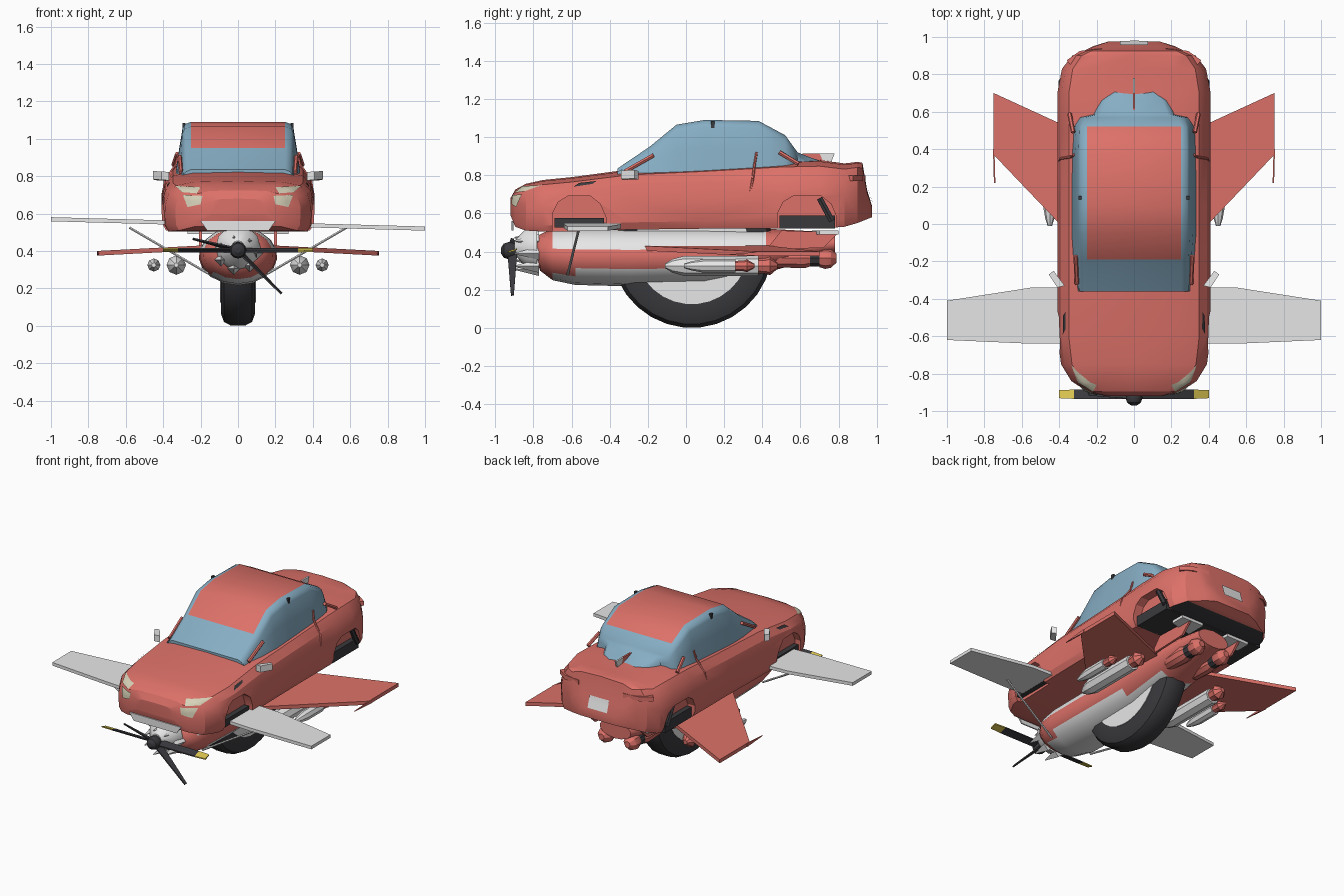
import bpy, bmesh, math
from mathutils import Vector
from mathutils.bvhtree import BVHTree

cube = bpy.data.objects.get("Cube")
if cube:
    bpy.data.objects.remove(cube, do_unlink=True)


def material(name, r, g, b):
    m = bpy.data.materials.new(name)
    m.use_nodes = True
    m.diffuse_color = (r, g, b, 1)
    m.node_tree.nodes["Principled BSDF"].inputs["Base Color"].default_value = (r, g, b, 1)
    return m


RED = material("red paint", 0.72, 0.165, 0.14)
GLASS = material("blue glass", 0.24, 0.42, 0.55)
GREY = material("light grey metal", 0.8, 0.8, 0.8)
DARK = material("dark rubber", 0.042, 0.042, 0.048)
YELLOW = material("yellow tip", 0.7, 0.55, 0.08)
LAMP = material("cream lamp", 0.68, 0.64, 0.48)


def shade(ob, angle):
    bpy.ops.object.select_all(action='DESELECT')
    ob.select_set(True)
    bpy.context.view_layer.objects.active = ob
    bpy.ops.object.shade_smooth_by_angle(angle=math.radians(angle))


def make(name, bm, mats, rule=None, angle=30):
    """Turn a bmesh into a shaded object; rule picks a material per face."""
    if rule:
        for f in bm.faces:
            f.material_index = rule(f)
    me = bpy.data.meshes.new(name)
    bm.to_mesh(me)
    bm.free()
    ob = bpy.data.objects.new(name, me)
    bpy.context.collection.objects.link(ob)
    for m in mats:
        me.materials.append(m)
    shade(ob, angle)
    return ob


def loft(rings):
    """Skin closed rings of points and cap both ends."""
    bm = bmesh.new()
    rows = [[bm.verts.new(p) for p in ring] for ring in rings]
    n = len(rows[0])
    for a, b in zip(rows, rows[1:]):
        for i in range(n):
            j = (i + 1) % n
            bm.faces.new((a[i], a[j], b[j], b[i]))
    bm.faces.new(rows[0])
    bm.faces.new(rows[-1])
    bmesh.ops.recalc_face_normals(bm, faces=bm.faces)
    bm.normal_update()
    return bm


def mirrored(half, y):
    """Complete a half section (from top centre to bottom centre) on both sides."""
    return [(x, y, z) for x, z in half] + [(-x, y, z) for x, z in half[-2:0:-1]]


def lathe(name, profile, centre, mat, n=10, axis='y'):
    """Revolve (distance along axis, radius) pairs."""
    c = Vector(centre)
    rings = []
    for d, r in profile:
        ring = []
        for i in range(n):
            a = math.tau * i / n
            u, v = r * math.cos(a), r * math.sin(a)
            ring.append(c + Vector((u, d, v) if axis == 'y' else (d, u, v)))
        rings.append(ring)
    return make(name, loft(rings), [mat])


def plate(name, points, thick, mat):
    """Extrude a 3D polygon by a vector, centred on its plane."""
    t = Vector(thick) / 2
    return make(name, loft([[Vector(p) - t for p in points], [Vector(p) + t for p in points]]), [mat])


def box(name, lo, hi, mat):
    x, y, z = lo
    X, Y, Z = hi
    m = (z + Z) / 2
    return plate(name, [(x, y, m), (X, y, m), (X, Y, m), (x, Y, m)], (0, 0, Z - z), mat)


def rod(name, a, b, r, mat):
    a, b = Vector(a), Vector(b)
    q = (b - a).to_track_quat('Z', 'Y')
    ring = [q @ Vector((r * math.cos(k * math.pi / 3), r * math.sin(k * math.pi / 3), 0)) for k in range(6)]
    return make(name, loft([[a + p for p in ring], [b + p for p in ring]]), [mat])


# Car body: stations of y, half width, top, bottom
stations = [(-0.92, .15, .68, .59), (-0.895, .25, .725, .53), (-0.84, .335, .755, .51), (-0.75, .39, .775, .505),
            (-0.6, .41, .79, .505), (-0.3, .41, .83, .515), (0.1, .41, .85, .52), (0.5, .41, .875, .52),
            (0.7, .41, .88, .52), (0.83, .385, .862, .53), (0.9, .33, .87, .55), (0.925, .27, .865, .56),
            (0.95, .22, .72, .57), (0.975, .14, .64, .58)]
rings = []
for y, w, t, b in stations:
    h = t - b
    half = [(0, t), (.6 * w, t - .02 * h), (.85 * w, t - .09 * h), (.95 * w, t - .24 * h),
            (w, t - .5 * h), (.99 * w, b + .12 * h), (.94 * w, b), (0, b)]
    rings.append(mirrored(half, y))
bm = loft(rings)
tree = BVHTree.FromBMesh(bm)
body = make("car_body", bm, [RED, DARK],
            lambda f: int(f.normal.z < -0.9 and .4 < f.calc_center_median().y < .9))

# Wheel arches cut into the sides
for s in (-1, 1):
    for y0, y1 in ((-0.7, -0.42), (0.48, 0.79)):
        pts = [(y0, .4), (y0, .6), (y0 + .03, .66), (y0 + .08, .69), (y1 - .08, .69), (y1 - .03, .65), (y1, .58), (y1, .4)]
        cutter = plate("arch_cutter", [(s * .45, y, z) for y, z in pts], (.2, 0, 0), RED)
        cutter.hide_render = True
        bpy.context.view_layer.objects.active = body
        mod = body.modifiers.new("arch", 'BOOLEAN')
        mod.object = cutter
        mod.solver = 'EXACT'
        bpy.ops.object.modifier_apply(modifier=mod.name)
        bpy.data.objects.remove(cutter, do_unlink=True)
shade(body, 25)
box("front_axle_cover", (-.385, -.69, .525), (.385, -.43, .575), DARK)
box("rear_axle_cover", (-.385, .49, .52), (.385, .78, .59), DARK)

# Greenhouse: y, base half width, roof half width, top
rings = []
for y, wb, wt, t in [(-0.36, .3, .28, .835), (-0.19, .325, .28, .95), (-0.05, .335, .285, 1.065),
                     (0.1, .335, .285, 1.09), (0.38, .335, .285, 1.085), (0.52, .33, .28, 1.01),
                     (0.57, .3, .26, .94), (0.585, .23, .2, .92), (0.66, .2, .17, .89), (0.72, .13, .1, .872)]:
    half = [(0, t), (min(.252, .9 * wt), t), (wt, t - .012), (wt + .012, t - .035),
            (.4 * wt + .6 * wb, .5 * (t + .8)), (wb, .8), (0, .8)]
    rings.append(mirrored(half, y))
make("cabin", loft(rings), [GLASS, RED],
     lambda f: int(f.normal.z > .3 and abs(f.calc_center_median().x) < .2 and -.19 < f.calc_center_median().y < .52),
     48)


def decal(name, corners, direction, mat):
    """Drape a quad patch on the car body."""
    d = Vector(direction)
    c = [Vector(p) for p in corners]
    n = 5
    bm = bmesh.new()
    grid = []
    for i in range(n):
        a, b = c[0].lerp(c[1], i / (n - 1)), c[3].lerp(c[2], i / (n - 1))
        for j in range(n):
            p = a.lerp(b, j / (n - 1))
            hit = tree.ray_cast(p - d * 3, d)[0]
            grid.append(bm.verts.new((hit or p) - d * .008))
    for i in range(n - 1):
        for j in range(n - 1):
            k = i * n + j
            bm.faces.new((grid[k], grid[k + 1], grid[k + n + 1], grid[k + n]))
    bm.normal_update()
    if sum((f.normal.dot(d) for f in bm.faces)) > 0:
        bmesh.ops.reverse_faces(bm, faces=bm.faces)
    make(name, bm, [mat])


plate("front_skid", [(-.2, -.91, .56), (.2, -.91, .56), (.165, -.91, .51), (-.165, -.91, .51)], (0, .009, 0), GREY)
decal("rear_plate", [(-.075, 0, .73), (.075, 0, .73), (.075, 0, .65), (-.075, 0, .65)], (0, -1, 0), GREY)

# Lower fuselage, banded by height
rings = []
for y, w, t, b in [(-0.785, .09, .47, .36), (-0.765, .14, .49, .3), (-0.7, .185, .52, .25), (-0.58, .205, .53, .225),
                   (-0.3, .21, .53, .218), (0.1, .2, .53, .225), (0.42, .18, .52, .29), (0.6, .16, .51, .34),
                   (0.78, .12, .5, .38)]:
    half = []
    for deg in (90, 55, 34, 13, -6, -25, -45, -68, -90):
        a = math.radians(deg)
        half.append((w * math.cos(a), (t + b) / 2 + (t - b) / 2 * math.sin(a)))
    rings.append(mirrored(half, y))


def fuselage_band(f):
    c = f.calc_center_median()
    return int(-.7 < c.y < .42 and not .3 < c.z < .42)


make("fuselage", loft(rings), [RED, GREY], fuselage_band, 45)

# Single large wheel
lathe("tyre", [(-.092, .3), (-.092, .36), (-.075, .405), (-.04, .424), (.04, .424), (.075, .405), (.092, .36), (.092, .3)],
      (0, .03, .424), DARK, 30, 'x')
lathe("wheel_disc", [(-.096, .3), (.096, .3)], (0, .03, .424), GREY, 30, 'x')

# Nose cone and propeller
lathe("nose_cone", [(-.78, .12), (-.84, .1), (-.9, .035)], (0, 0, .42), GREY, 12)
for k in range(7):
    a = math.tau * k / 7
    lathe("nose_spike", [(-.77, .035), (-.9, .003)], (.1 * math.cos(a), 0, .39 + .085 * math.sin(a)), GREY, 4)
lathe("propeller_hub", [(-.97, .015), (-.955, .037), (-.93, .045), (-.9, .04), (-.86, .02)], (0, 0, .405), DARK, 12)


def blade(name, deg, r0, r1, taper, mat):
    a = math.radians(deg)
    out, perp = Vector((math.cos(a), 0, math.sin(a))), Vector((-math.sin(a), 0, math.cos(a)))
    c = Vector((0, -.91, .405))
    chord = Vector((0, .025, 0)) + perp * .008
    tip = chord * taper
    plate(name, [c + out * r0 - chord, c + out * r1 - tip, c + out * r1 + tip, c + out * r0 + chord],
          perp * .008, mat)


for deg, length, taper in ((0, .32, 1), (180, .32, 1), (-45, .33, .3), (166, .25, .3)):
    blade("propeller_blade", deg, .02, length, taper, DARK)
for deg in (0, 180):
    blade("blade_tip", deg, .32, .4, .85, YELLOW)

# Paired parts
for s in (-1, 1):
    def side(points):
        return [(s * x, y, z) for x, y, z in points]

    # front wing rises slightly towards one side
    roll = -.025 * s
    plate("front_wing", side([(.1, -.64, .545), (.55, -.64, .545 + .5 * roll), (1, -.62, .545 + roll),
                              (1, -.41, .545 + roll), (.55, -.34, .545 + .5 * roll), (.1, -.34, .545)]), (0, 0, .022), GREY)
    rod("wing_strut", (s * .58, -.56, .525), (s * .16, -.62, .28), .007, GREY)

    # swept rear wing with tip spike
    plate("rear_wing", side([(.14, -.27, .42), (.75, .37, .388), (.75, .7, .388), (.14, .42, .42)]), (0, 0, .025), RED)
    plate("wing_tip_spike", side([(.745, .22, .385), (.75, .4, .376), (.75, .4, .4)]), (.008, 0, 0), RED)

    # tail surfaces and engines
    plate("tail_fin", side([(.2, .42, .41), (.2, .5, .51), (.2, .8, .5), (.2, .72, .42)]), (.015, 0, 0), RED)
    plate("tailplane", side([(.1, .66, .5), (.27, .7, .5), (.27, .8, .5), (.1, .8, .5)]), (0, 0, .02), GREY)
    lathe("engine", [(.42, .02), (.48, .05), (.62, .055), (.66, .042)], (s * .1, 0, .365), RED, 10)
    lathe("engine_collar", [(.65, .045), (.71, .045)], (s * .1, 0, .365), DARK, 10)
    lathe("engine_nozzle", [(.7, .047), (.73, .056), (.76, .05), (.79, .022)], (s * .1, 0, .365), RED, 8)

    # stores under the rear wing
    for x, r, y0, y1 in ((.33, .052, -.11, .38), (.45, .035, -.01, .26)):
        lathe("store", [(y0, .012), (y0 + .04, .7 * r), (y0 + .1, r), (y1, r)], (s * x, 0, .325), GREY, 8)
        lathe("store_tail", [(y1, .75 * r), (y1 + .04, .8 * r), (y1 + .06, .95 * r), (y1 + .1, .3 * r)], (s * x, 0, .325), RED, 8)

    # lamps, mirrors, vents and trim
    decal("upper_headlight", side([(.2, 0, .742), (.335, 0, .748), (.3, 0, .715), (.22, 0, .708)]), (0, 1, 0), LAMP)
    decal("lower_headlight", side([(.2, 0, .65), (.27, 0, .635), (.295, 0, .7), (.19, 0, .695)]), (0, 1, 0), LAMP)
    decal("side_vent", [(0, -.59, .74), (0, -.49, .755), (0, -.47, .77), (0, -.56, .76)], (-s, 0, 0), DARK)
    plate("door_mirror", side([(.37, -.33, .8), (.41, -.34, .803), (.455, -.27, .805), (.43, -.25, .8)]), (0, 0, .045), GREY)
    box("roof_post", (s * .29 - .008, .13, 1.01), (s * .29 + .008, .15, 1.085), DARK)
    plate("tail_lamp", side([(.17, .94, .785), (.29, .925, .785), (.36, .875, .785), (.33, .84, .785), (.2, .88, .785)]),
          (0, 0, .03), RED)
    seam = [(.32, .37, .92), (.333, .36, .86), (.39, .35, .78), (.404, .33, .68)]
    for a, b in zip(seam, seam[1:]):
        rod("door_trim", side([a])[0], side([b])[0], .007, RED)
    for a, b in (((.305, -.32, .82), (.312, -.17, .905)), ((.325, .49, .92), (.345, .59, .86))):
        rod("pillar_trim", side([a])[0], side([b])[0], .012, RED)
    rod("arch_liner", (s * .385, .7, .68), (s * .385, .765, .56), .018, DARK)

# Aerial fin behind the cabin
plate("aerial_base", [(0, .6, .87), (0, .61, .915), (0, .7, .915), (0, .72, .87)], (.012, 0, 0), RED)
plate("aerial_tip", [(0, .72, .865), (0, .7, .915), (0, .78, .915), (0, .76, .865)], (.012, 0, 0), GREY)
